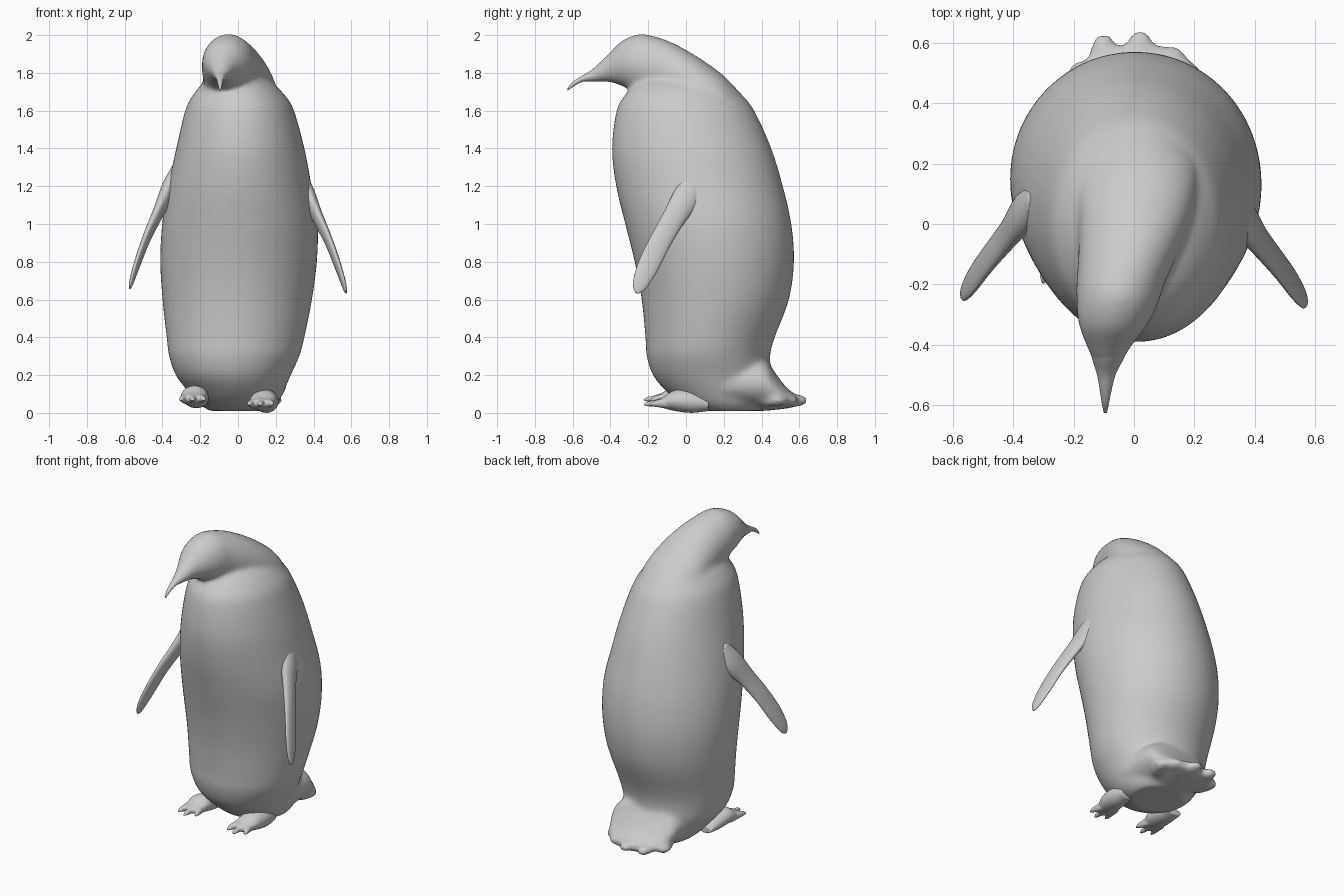
import bpy, bmesh, math
from mathutils import Vector


def smooth_rows(rows, k=4):
    # Catmull-Rom interpolation between rows of section values
    out = []
    for i in range(len(rows) - 1):
        a, b = rows[max(i - 1, 0)], rows[i]
        c, d = rows[i + 1], rows[min(i + 2, len(rows) - 1)]
        for s in range(k):
            t = s / k
            out.append([0.5 * (2 * q + (r - p) * t + (2 * p - 5 * q + 4 * r - w) * t * t
                               + (3 * q - p - 3 * r + w) * t ** 3)
                        for p, q, r, w in zip(a, b, c, d)])
    out.append(list(rows[-1]))
    return out


def loft(bm, rings, n=32):
    # rings: (centre, half axis u, half axis v) of elliptical sections
    loops = []
    for c, u, v in rings:
        loops.append([bm.verts.new(Vector(c) + Vector(u) * math.cos(2 * math.pi * i / n)
                                   + Vector(v) * math.sin(2 * math.pi * i / n)) for i in range(n)])
    for a, b in zip(loops, loops[1:]):
        for i in range(n):
            bm.faces.new((a[i], a[(i + 1) % n], b[(i + 1) % n], b[i]))
    bm.faces.new(loops[0][::-1])
    bm.faces.new(loops[-1])


def upright(bm, rows):
    # rows: z, x left, x right, y front, y back
    loft(bm, [(((l + r) / 2, (f + b) / 2, z), ((r - l) / 2, 0, 0), (0, (b - f) / 2, 0))
              for z, l, r, f, b in smooth_rows(rows)], 48)


def lengthwise(bm, rows):
    # rows: y, x centre, half width, z bottom, z top
    loft(bm, [((x, y, (lo + hi) / 2), (w, 0, 0), (0, 0, (hi - lo) / 2))
              for y, x, w, lo, hi in smooth_rows(rows)])


def finish(bm, name, voxel=0, iterations=0):
    bmesh.ops.recalc_face_normals(bm, faces=bm.faces)
    me = bpy.data.meshes.new(name)
    bm.to_mesh(me)
    bm.free()
    me.shade_smooth()
    ob = bpy.data.objects.new(name, me)
    bpy.context.collection.objects.link(ob)
    if voxel:
        m = ob.modifiers.new("fuse", 'REMESH')
        m.mode = 'VOXEL'
        m.voxel_size = voxel
        m.use_smooth_shade = True
        s = ob.modifiers.new("soften", 'SMOOTH')
        s.factor = 0.5
        s.iterations = iterations
    return ob


# Torso
bm = bmesh.new()
upright(bm, [
    (0.01, -0.15, 0.17, 0.08, 0.38), (0.05, -0.21, 0.21, -0.02, 0.44),
    (0.12, -0.27, 0.245, -0.11, 0.455), (0.2, -0.33, 0.28, -0.175, 0.45),
    (0.3, -0.365, 0.325, -0.208, 0.445), (0.4, -0.378, 0.352, -0.215, 0.47),
    (0.6, -0.4, 0.392, -0.235, 0.545), (0.8, -0.412, 0.418, -0.272, 0.572),
    (1.0, -0.402, 0.422, -0.322, 0.558), (1.2, -0.37, 0.39, -0.37, 0.513),
    (1.4, -0.327, 0.352, -0.392, 0.452), (1.6, -0.28, 0.297, -0.368, 0.362),
    (1.68, -0.24, 0.25, -0.325, 0.3), (1.74, -0.19, 0.19, -0.27, 0.24),
    (1.78, -0.12, 0.12, -0.2, 0.18)])
# Neck and head
lengthwise(bm, [
    (0.3, 0.02, 0.14, 1.4, 1.68), (0.2, 0.02, 0.19, 1.45, 1.785),
    (0.1, 0.01, 0.2, 1.5, 1.86), (0, 0, 0.185, 1.55, 1.922),
    (-0.1, -0.02, 0.165, 1.6, 1.972), (-0.2, -0.045, 0.147, 1.65, 2.002),
    (-0.25, -0.053, 0.138, 1.685, 2.005), (-0.3, -0.062, 0.127, 1.71, 1.99),
    (-0.35, -0.072, 0.107, 1.735, 1.962), (-0.4, -0.082, 0.078, 1.75, 1.912),
    (-0.45, -0.087, 0.052, 1.755, 1.862), (-0.48, -0.09, 0.035, 1.757, 1.83)])
# Tail wedge with feather tips
lengthwise(bm, [
    (0.2, 0.01, 0.25, 0.015, 0.3), (0.4, 0.01, 0.24, 0.01, 0.3),
    (0.46, 0.01, 0.225, 0.015, 0.23), (0.51, 0.01, 0.2, 0.02, 0.16),
    (0.56, 0.01, 0.165, 0.028, 0.11), (0.59, 0.01, 0.14, 0.035, 0.09)])
for x, y in [(-0.18, 0.54), (-0.1, 0.63), (0.02, 0.64), (0.13, 0.59), (0.19, 0.53)]:
    lengthwise(bm, [(0.4, x * 0.8, 0.05, 0.03, 0.12), (y - 0.05, x, 0.045, 0.035, 0.1),
                    (y, x, 0.02, 0.045, 0.08)])
finish(bm, "body", 0.013, 14)

# Hooked beak
bm = bmesh.new()
lengthwise(bm, [
    (-0.4, -0.082, 0.07, 1.755, 1.9), (-0.45, -0.087, 0.051, 1.755, 1.86),
    (-0.5, -0.092, 0.031, 1.755, 1.815), (-0.55, -0.094, 0.02, 1.752, 1.785),
    (-0.6, -0.095, 0.011, 1.725, 1.752), (-0.628, -0.095, 0.005, 1.705, 1.717)])
finish(bm, "beak")

# Flippers: x, y, z, half width, half thickness
flipper = [(0.32, 0.06, 1.27, 0.04, 0.03), (0.365, 0.015, 1.16, 0.075, 0.042),
           (0.42, -0.06, 1.04, 0.062, 0.03), (0.48, -0.135, 0.91, 0.058, 0.022),
           (0.525, -0.195, 0.79, 0.057, 0.018), (0.555, -0.237, 0.7, 0.045, 0.014),
           (0.568, -0.255, 0.655, 0.028, 0.01), (0.573, -0.262, 0.635, 0.008, 0.004)]
for side, lift, name in [(1, 0, "right_flipper"), (-1, 0.025, "left_flipper")]:
    bm = bmesh.new()
    wide = Vector((0, 0.86, -0.5))
    thin = Vector((side * 0.87, 0.25, 0.43))
    loft(bm, [((side * x, y + lift, z + lift), wide * w, thin * t)
              for x, y, z, w, t in smooth_rows(flipper)])
    finish(bm, name)

# Feet with three clawed toes
for x, turn, lift, name in [(0.15, -0.03, 0, "right_foot"), (-0.22, -0.02, 0.025, "left_foot")]:
    bm = bmesh.new()
    lengthwise(bm, [(0.12, x, 0.05, 0.01 + lift, 0.08), (0.03, x, 0.065, 0.0 + lift, 0.12),
                    (-0.06, x + turn * 0.5, 0.07, 0.01 + lift, 0.12 + lift),
                    (-0.12, x + turn, 0.062, 0.025 + lift, 0.085 + lift),
                    (-0.16, x + turn, 0.05, 0.032 + lift, 0.07 + lift)])
    for d, tip in [(-1, -0.2), (0, -0.225), (1, -0.195)]:
        lengthwise(bm, [(-0.07, x + turn + d * 0.035, 0.025, 0.02 + lift, 0.085 + lift),
                        (-0.15, x + turn + d * 0.05, 0.02, 0.03 + lift, 0.07 + lift),
                        (tip + 0.02, x + turn + d * 0.058, 0.014, 0.035 + lift, 0.06 + lift),
                        (tip, x + turn + d * 0.06, 0.005, 0.037 + lift, 0.046 + lift)])
    finish(bm, name, 0.006, 4)
